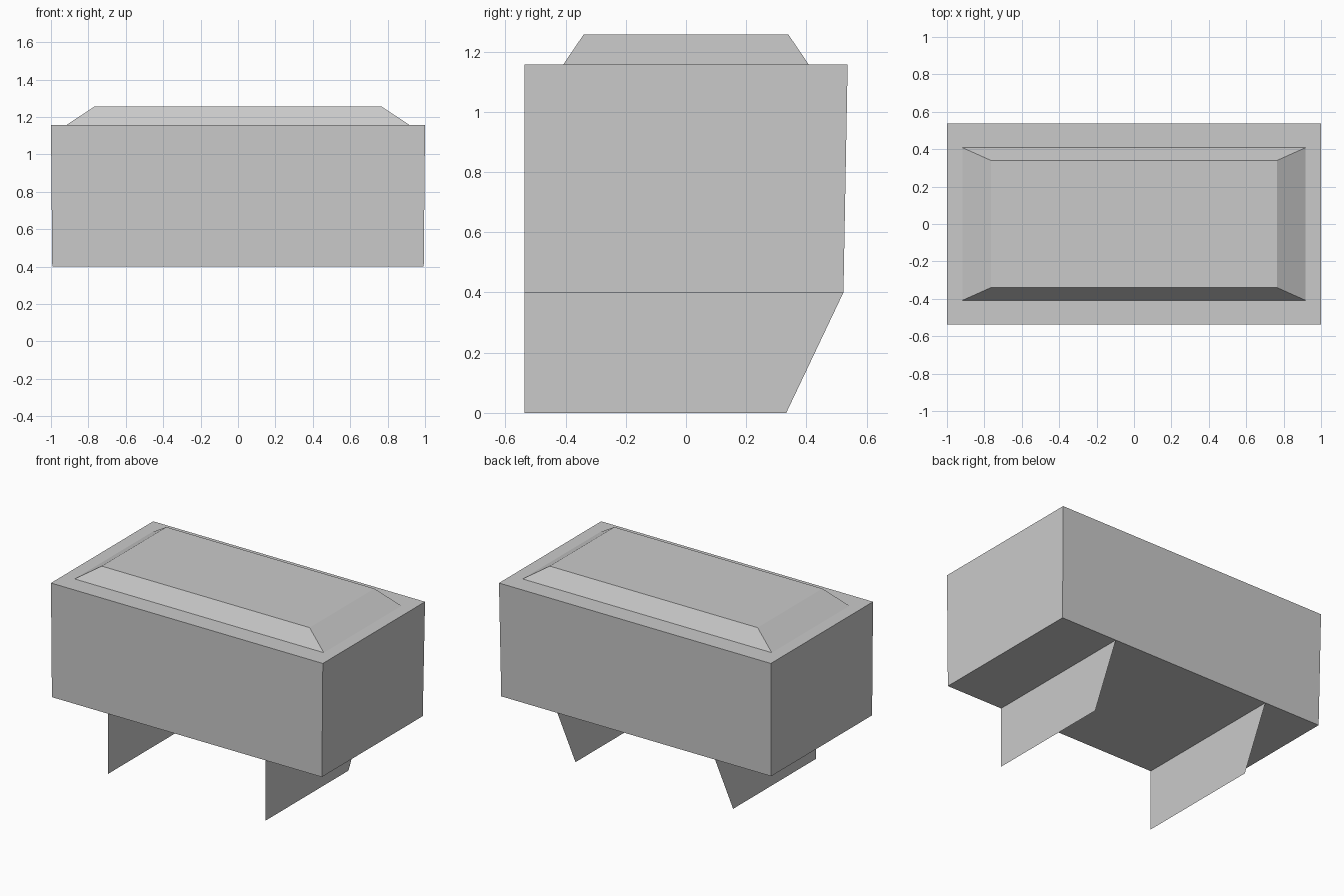
import bpy
import bmesh

cube = bpy.data.objects.get("Cube")
if cube:
    bpy.data.objects.remove(cube, do_unlink=True)

grey = bpy.data.materials.new("light grey")
grey.use_nodes = True
colour = (0.59, 0.59, 0.59, 1)
grey.diffuse_color = colour
grey.node_tree.nodes["Principled BSDF"].inputs["Base Color"].default_value = colour


def add_object(name, bm):
    mesh = bpy.data.meshes.new(name)
    bm.to_mesh(mesh)
    bm.free()
    mesh.materials.append(grey)
    obj = bpy.data.objects.new(name, mesh)
    bpy.context.collection.objects.link(obj)
    return obj


def tapered_box(name, low, high):
    """Box between two rectangles, each (half width, y front, y back, z)."""
    bm = bmesh.new()
    rings = []
    for w, front, back, z in (low, high):
        corners = ((-w, front), (w, front), (w, back), (-w, back))
        rings.append([bm.verts.new((x, y, z)) for x, y in corners])
    bottom, top = rings
    bm.faces.new(bottom[::-1])
    bm.faces.new(top)
    for i in range(4):
        j = (i + 1) % 4
        bm.faces.new((bottom[i], bottom[j], top[j], top[i]))
    return add_object(name, bm)


BODY_BOTTOM, BODY_TOP, LID_TOP = 0.4, 1.157, 1.257
FRONT, BACK = -0.537, 0.523

# Main block, slightly narrower at the bottom
tapered_box("body", (0.993, FRONT, BACK, BODY_BOTTOM), (1.0, FRONT, 0.537, BODY_TOP))

# Raised top panel with sloping sides
tapered_box("top_panel", (0.917, -0.408, 0.408, BODY_TOP), (0.765, -0.34, 0.34, LID_TOP))

# Thin sheet legs with a slanted back edge
for side, x in (("left", 0.58), ("right", -0.58)):
    bm = bmesh.new()
    profile = ((FRONT, 0), (0.333, 0), (BACK, BODY_BOTTOM), (FRONT, BODY_BOTTOM))
    bm.faces.new([bm.verts.new((x, y, z)) for y, z in profile])
    add_object(side + "_leg", bm)
